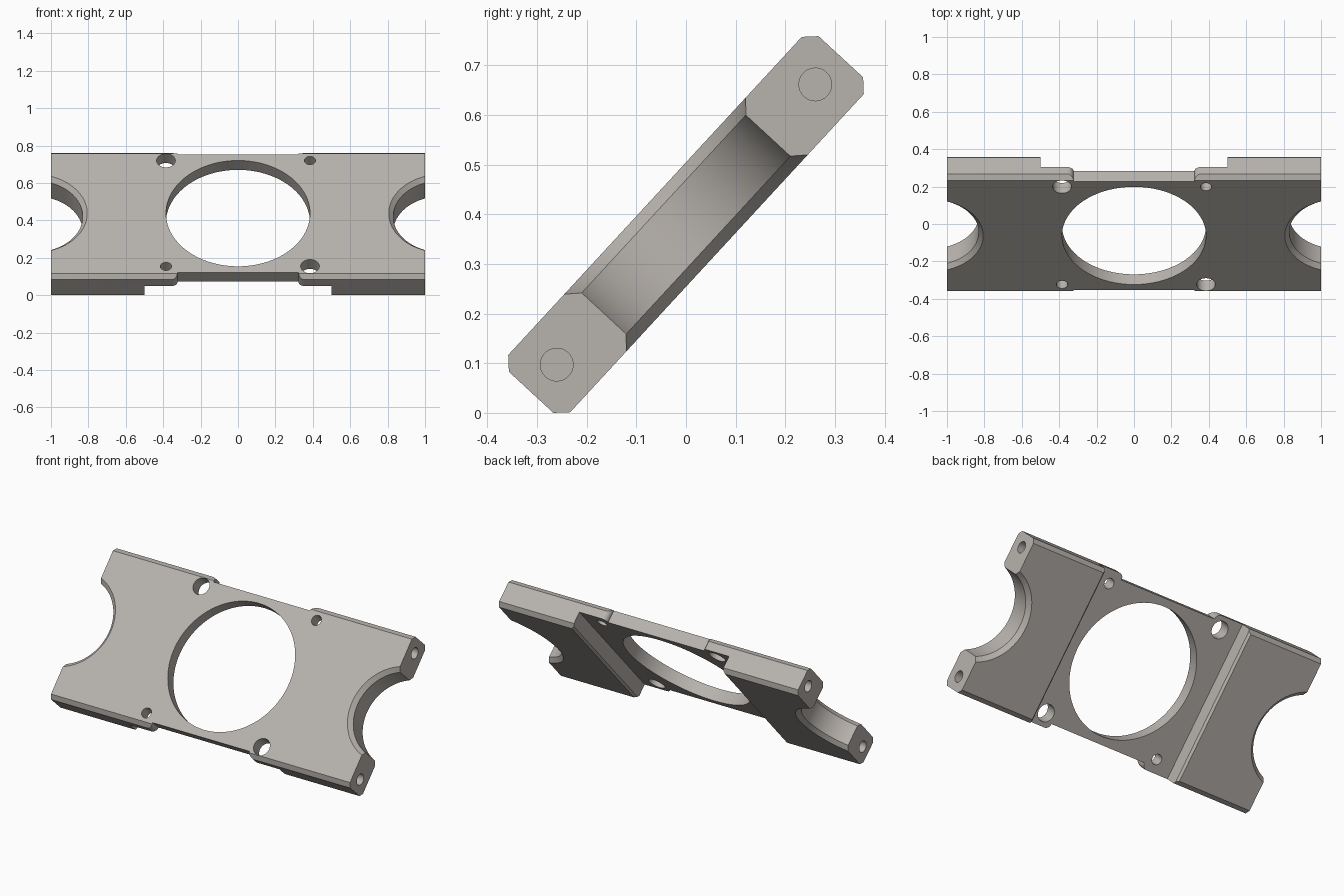
import bpy, bmesh, math
from mathutils import Matrix

if "Cube" in bpy.data.objects:
    bpy.data.objects.remove(bpy.data.objects["Cube"])

TILT = math.radians(47.3)
HL, HT, C = 0.46, 0.085, 0.024      # half width, half thickness, chamfer
SEG = 96

mat = bpy.data.materials.new("warm_grey")
mat.diffuse_color = (0.477, 0.448, 0.418, 1)
mat.use_nodes = True
mat.node_tree.nodes["Principled BSDF"].inputs["Base Color"].default_value = mat.diffuse_color


def loft(name, rings):
    """Closed solid through matching rings of points."""
    bm = bmesh.new()
    vr = [[bm.verts.new(p) for p in ring] for ring in rings]
    n = len(vr[0])
    for a, b in zip(vr, vr[1:]):
        for i in range(n):
            j = (i + 1) % n
            bm.faces.new((a[i], a[j], b[j], b[i]))
    bm.faces.new(vr[0])
    bm.faces.new(vr[-1])
    bmesh.ops.recalc_face_normals(bm, faces=bm.faces)
    me = bpy.data.meshes.new(name)
    bm.to_mesh(me)
    bm.free()
    ob = bpy.data.objects.new(name, me)
    bpy.context.collection.objects.link(ob)
    return ob


def turned(name, x, y, profile, seg=SEG):
    """Round solid about the plate normal, from (radius, height) pairs."""
    ang = [2 * math.pi * i / seg for i in range(seg)]
    return loft(name, [[(x + r * math.cos(a), y + r * math.sin(a), h) for a in ang]
                       for r, h in profile])


# plate: chamfered cross-section run along x
sec = [(HL, HT - C), (HL - C, HT), (C - HL, HT), (-HL, HT - C),
       (-HL, C - HT), (C - HL, -HT), (HL - C, -HT), (HL, C - HT)]
plate = loft("mounting_plate", [[(x, y, z) for y, z in sec] for x in (-1, 1)])
plate.data.materials.append(mat)
cutters = []

# recess across the middle of the back, with slightly broken edges
rec = [(-0.5, 0.011), (0.5, 0.011), (0.5, -0.073), (0.527, -0.1),
       (-0.527, -0.1), (-0.5, -0.073)]
cutters.append(loft("recess_cutter", [[(x, y, z) for x, z in rec] for y in (-0.7, 0.7)]))

# shallow side notches with rounded shoulders
R = 0.032
arc = [(0.355 + R * math.cos(math.radians(a)), 0.428 + R * math.sin(math.radians(a)))
       for a in range(180, 89, -10)]
half = arc + [(0.357, 0.6)]
notch = half + [(-x, y) for x, y in reversed(half)]
for s in (-1, 1):
    cutters.append(loft("notch_cutter", [[(x, s * y, z) for x, y in notch] for z in (-0.2, 0.2)]))

# centre opening
cutters.append(turned("centre_cutter", 0, 0, [(0.385, -0.2), (0.385, 0.2)], 128))

# end scallops with chamfered rims, and blind holes in the end faces
for s in (-1, 1):
    cutters.append(turned("scallop_cutter", s * 1.09, 0,
                          [(0.299, -0.1), (0.26, -0.061), (0.26, 0.061), (0.299, 0.1)]))
    for t in (-1, 1):
        ang = [2 * math.pi * i / 32 for i in range(32)]
        cutters.append(loft("end_hole_cutter", [
            [(s * x, t * 0.384 + 0.033 * math.cos(a), 0.033 * math.sin(a)) for a in ang]
            for x in (0.75, 1.1)]))

# bolt holes: large and small on opposite diagonals
for x, y, r in ((-1, 1, 0.05), (1, -1, 0.05), (1, 1, 0.03), (-1, -1, 0.03)):
    cutters.append(turned("bolt_hole_cutter", x * 0.385, y * 0.385, [(r, -0.2), (r, 0.2)], 32))

bpy.context.view_layer.objects.active = plate
plate.select_set(True)
for c in cutters:
    c.hide_render = True
    m = plate.modifiers.new("cut", 'BOOLEAN')
    m.operation, m.solver, m.object = 'DIFFERENCE', 'EXACT', c
    bpy.ops.object.modifier_apply(modifier=m.name)
    bpy.data.objects.remove(c)

# tilt the plate and stand it on the floor
plate.data.transform(Matrix.Rotation(TILT, 4, 'X'))
low = min(v.co.z for v in plate.data.vertices)
plate.data.transform(Matrix.Translation((0, 0, -low)))

bpy.ops.object.select_all(action='DESELECT')
plate.select_set(True)
bpy.ops.object.shade_smooth_by_angle(angle=math.radians(25))
